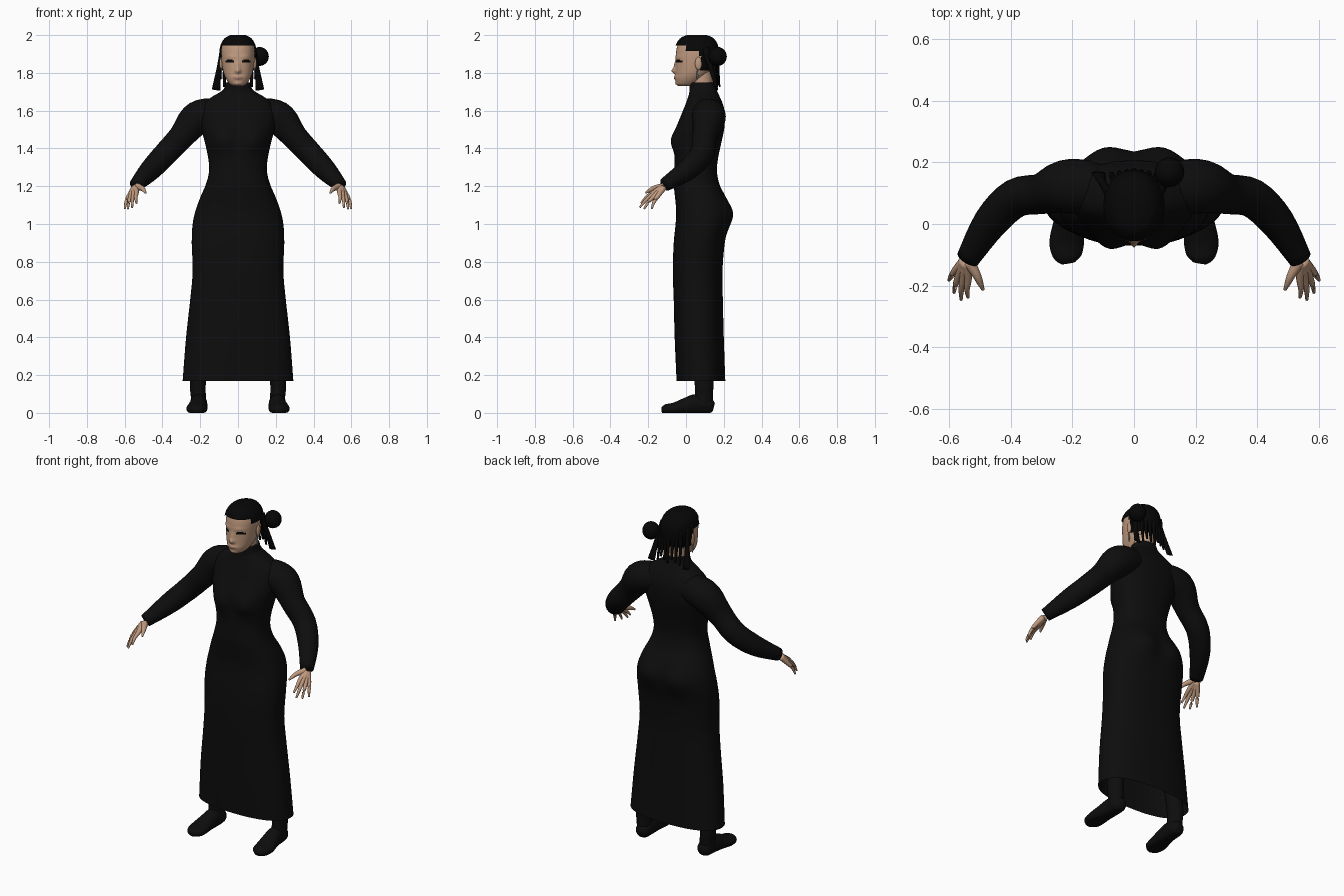
import bpy, bmesh, math
from mathutils import Vector


def material(name, rgb):
    m = bpy.data.materials.new(name)
    m.diffuse_color = (*rgb, 1)
    return m


DRESS = material("black cloth", (0.004, 0.004, 0.004))
HAIR = material("black hair", (0.002, 0.002, 0.002))
SKIN = material("skin", (0.52, 0.32, 0.21))
LIPS = material("lips", (0.40, 0.21, 0.15))
METAL = material("silver", (0.45, 0.45, 0.45))


def finish(name, bm, *mats):
    bmesh.ops.recalc_face_normals(bm, faces=bm.faces)
    me = bpy.data.meshes.new(name)
    bm.to_mesh(me)
    bm.free()
    for m in mats:
        me.materials.append(m)
    ob = bpy.data.objects.new(name, me)
    bpy.context.collection.objects.link(ob)
    for p in me.polygons:
        p.use_smooth = True
    return ob


def smooth_rows(rows, steps):
    """Catmull-Rom interpolation of a list of equal-length rows."""
    out = []
    for i in range(len(rows) - 1):
        a, b, c, d = (rows[max(i - 1, 0)], rows[i], rows[i + 1], rows[min(i + 2, len(rows) - 1)])
        for s in range(steps):
            t = s / steps
            out.append([0.5 * (2 * q + (r - p) * t + (2 * p - 5 * q + 4 * r - u) * t * t
                               + (3 * q - p - 3 * r + u) * t ** 3)
                        for p, q, r, u in zip(a, b, c, d)])
    return out + [list(rows[-1])]


def skin_rings(bm, rings, cap_start, cap_end):
    vs = [[bm.verts.new(p) for p in ring] for ring in rings]
    n = len(vs[0])
    for a, b in zip(vs, vs[1:]):
        for i in range(n):
            bm.faces.new((a[i], a[(i + 1) % n], b[(i + 1) % n], b[i]))
    if cap_start:
        bm.faces.new(vs[0])
    if cap_end:
        bm.faces.new(vs[-1])


def loft(rows, bumps=(), steps=4, n=48, power=2.0, grow=0.0, caps=(True, True)):
    """Horizontal rings from (z, half width, front y, back y); bumps push y."""
    rings = []
    for z, w, f, b in smooth_rows(rows, steps):
        mid, dep, ring = (f + b) / 2, (b - f) / 2 + grow, []
        for i in range(n):
            t = 2 * math.pi * i / n
            c, s = math.cos(t), math.sin(t)
            x = (w + grow) * math.copysign(abs(c) ** (2 / power), c)
            y = mid + dep * math.copysign(abs(s) ** (2 / power), s)
            for bx, bz, sx, sz, dy in bumps:
                if s * dy > 0:
                    y += dy * math.exp(-((abs(x) - bx) / sx) ** 2 - ((z - bz) / sz) ** 2)
            ring.append((x, y, z))
        rings.append(ring)
    bm = bmesh.new()
    skin_rings(bm, rings, *caps)
    return bm


def tube(bm, rows, n=16, steps=4, floor=False):
    """Tube through rows of (x, y, z, side radius, up radius)."""
    rows = smooth_rows(rows, steps)
    pts = [Vector(r[:3]) for r in rows]
    rings = []
    for i, (p, r) in enumerate(zip(pts, rows)):
        tan = (pts[min(i + 1, len(pts) - 1)] - pts[max(i - 1, 0)]).normalized()
        ref = Vector((0, 1, 0)) if abs(tan.z) > 0.8 else Vector((0, 0, 1))
        side = tan.cross(ref).normalized()
        up = side.cross(tan)
        ring = []
        for k in range(n):
            a = 2 * math.pi * k / n
            v = p + side * r[3] * math.cos(a) + up * r[4] * math.sin(a)
            if floor:
                v.z = max(v.z, 0.0)
            ring.append(v)
        rings.append(ring)
    skin_rings(bm, rings, True, True)


def flip(rows, s):
    return [(r[0] * s, *r[1:]) for r in rows]


def ball(name, loc, scale, mat):
    bm = bmesh.new()
    bmesh.ops.create_uvsphere(bm, u_segments=24, v_segments=14, radius=1)
    for v in bm.verts:
        v.co = Vector(v.co[k] * scale[k] + loc[k] for k in range(3))
    return finish(name, bm, mat)


# Dress: long skirt, waist, bust and collar in one loft, open at the hem
dress_rows = [
    (0.17, 0.293, -0.05, 0.208), (0.40, 0.275, -0.06, 0.20), (0.60, 0.253, -0.065, 0.195),
    (0.75, 0.24, -0.07, 0.193), (0.90, 0.245, -0.065, 0.205), (1.00, 0.24, -0.055, 0.225),
    (1.07, 0.225, -0.052, 0.23), (1.14, 0.20, -0.058, 0.21), (1.21, 0.17, -0.065, 0.177),
    (1.28, 0.153, -0.062, 0.164), (1.35, 0.158, -0.06, 0.17), (1.43, 0.175, -0.058, 0.187),
    (1.51, 0.195, -0.05, 0.203), (1.59, 0.20, -0.02, 0.205), (1.64, 0.18, 0.0, 0.193),
    (1.675, 0.135, 0.012, 0.178), (1.70, 0.092, 0.018, 0.166), (1.72, 0.073, 0.018, 0.157),
    (1.75, 0.066, 0.018, 0.148)]
dress_bumps = [(0.085, 1.44, 0.06, 0.06, -0.032), (0.095, 1.05, 0.07, 0.08, 0.025)]
finish("dress", loft(dress_rows, dress_bumps, power=2.35, n=64, caps=(False, True)), DRESS)

# Head: jaw, skull, nose, brow, sockets and mouth
head_rows = [
    (1.73, 0.026, -0.036, 0.03), (1.742, 0.045, -0.05, 0.06), (1.77, 0.064, -0.056, 0.095),
    (1.80, 0.076, -0.055, 0.125), (1.84, 0.084, -0.055, 0.152), (1.88, 0.088, -0.054, 0.163),
    (1.92, 0.088, -0.051, 0.164), (1.95, 0.08, -0.042, 0.157), (1.975, 0.06, -0.02, 0.135),
    (1.99, 0.03, 0.015, 0.10)]
face_bumps = [(0, 1.81, 0.014, 0.014, -0.018), (0, 1.835, 0.011, 0.025, -0.009),
              (0, 1.774, 0.024, 0.011, -0.008), (0, 1.742, 0.02, 0.012, -0.006),
              (0.04, 1.885, 0.03, 0.012, -0.004)]
head = finish("head", loft(head_rows, face_bumps, steps=8, n=80, power=2.15), SKIN, HAIR, LIPS)
for p in head.data.polygons:
    x, y, z = p.center
    if y < 0.02:
        if ((abs(x) - 0.045) / 0.023) ** 2 + ((z - 1.861) / 0.008) ** 2 < 1:
            p.material_index = 1
        elif (x / 0.026) ** 2 + ((z - 1.774) / 0.008) ** 2 < 1:
            p.material_index = 2

# Neck above the collar
bm = bmesh.new()
tube(bm, [(0, 0.085, 1.70, 0.058, 0.06), (0, 0.08, 1.83, 0.055, 0.058)])
finish("neck", bm, SKIN)

# Hair cap: shell over the skull, cut along the hairline
bm = loft(head_rows[3:], steps=8, n=64, power=2.15, grow=0.01, caps=(False, True))
cut = [f for f in bm.faces if f.calc_center_median().z <
       (1.942 if f.calc_center_median().y < 0 else
        1.915 if f.calc_center_median().y < 0.075 else 1.81)]
bmesh.ops.delete(bm, geom=cut, context='FACES')
for v in bm.verts:
    v.co.z += 0.01 * min(1, max(0, (v.co.z - 1.94) / 0.04))
finish("hair_cap", bm, HAIR)
ball("hair_bun", (0.115, 0.168, 1.887), (0.048, 0.048, 0.05), HAIR)

# Loose locks down the nape and beside the neck
bm = bmesh.new()
for i in range(-3, 4):
    x = i * 0.021
    end = 1.725 + 0.012 * (i % 3)
    tube(bm, [(x, 0.165 - abs(x) * 0.3, 1.92, 0.014, 0.008), (x * 1.1, 0.17 - abs(x) * 0.3, 1.82, 0.011, 0.007),
              (x * 1.15, 0.178 - abs(x) * 0.2, end, 0.007, 0.004)], n=8)
for s in (-1, 1):
    tube(bm, flip([(0.085, 0.10, 1.93, 0.01, 0.02), (0.10, 0.13, 1.83, 0.012, 0.014),
                   (0.116, 0.165, 1.71, 0.023, 0.006)], s), n=10)
finish("hair_locks", bm, HAIR)

for s, side in ((-1, "left"), (1, "right")):
    # Ear and drop earring
    ball(side + "_ear", (s * 0.089, 0.066, 1.85), (0.009, 0.018, 0.034), SKIN)
    bm = bmesh.new()
    tube(bm, flip([(0.088, 0.06, 1.82, 0.002, 0.002), (0.086, 0.06, 1.785, 0.005, 0.005),
                   (0.086, 0.06, 1.765, 0.002, 0.002)], s), n=8)
    finish(side + "_earring", bm, METAL)

    # Sleeve from inside the chest to the wrist
    bm = bmesh.new()
    arm = [(0.10, 0.115, 1.585, 0.075, 0.075), (0.165, 0.12, 1.578, 0.088, 0.087),
           (0.228, 0.12, 1.55, 0.086, 0.088), (0.30, 0.098, 1.462, 0.066, 0.069),
           (0.385, 0.083, 1.37, 0.063, 0.064), (0.465, 0.005, 1.285, 0.056, 0.057),
           (0.538, -0.112, 1.208, 0.038, 0.036)]
    tube(bm, flip(arm, s), n=24)
    finish(side + "_sleeve", bm, DRESS)

    # Hand: palm bones run on into the fingers
    bm = bmesh.new()
    for knuckle, tip in (((0.538, -0.178, 1.163), (0.538, -0.238, 1.11)),
                         ((0.553, -0.176, 1.156), (0.560, -0.245, 1.087)),
                         ((0.567, -0.165, 1.150), (0.583, -0.222, 1.08)),
                         ((0.578, -0.150, 1.147), (0.600, -0.182, 1.08))):
        k, t = Vector(knuckle), Vector(tip)
        m = k.lerp(t, 0.5) + Vector((0.003, -0.003, 0.004))
        root = Vector((0.542, -0.115, 1.20)).lerp(k, 0.15)
        tube(bm, flip([(*root, 0.020, 0.018), (*k, 0.0125, 0.0125), (*m, 0.009, 0.009),
                       (*t, 0.005, 0.005)], s), n=10)
    tube(bm, flip([(0.535, -0.122, 1.20, 0.02, 0.017), (0.51, -0.165, 1.19, 0.014, 0.014),
                   (0.498, -0.192, 1.178, 0.010, 0.010), (0.489, -0.213, 1.165, 0.005, 0.005)], s), n=10)
    finish(side + "_hand", bm, SKIN)

    # Leg and shoe
    bm = bmesh.new()
    tube(bm, flip([(0.15, 0.08, 0.80, 0.075, 0.075), (0.19, 0.085, 0.45, 0.055, 0.06),
                   (0.212, 0.095, 0.17, 0.043, 0.05), (0.21, 0.095, 0.09, 0.04, 0.048),
                   (0.21, 0.09, 0.03, 0.042, 0.052)], s), n=20)
    finish(side + "_leg", bm, DRESS)
    bm = bmesh.new()
    tube(bm, flip([(0.205, 0.147, 0.03, 0.02, 0.022), (0.205, 0.125, 0.035, 0.04, 0.042),
                   (0.207, 0.06, 0.045, 0.045, 0.055), (0.212, 0.0, 0.035, 0.05, 0.045),
                   (0.218, -0.06, 0.022, 0.056, 0.033), (0.216, -0.105, 0.018, 0.046, 0.028),
                   (0.213, -0.127, 0.016, 0.022, 0.016)], s), n=20, floor=True)
    finish(side + "_shoe", bm, DRESS)
